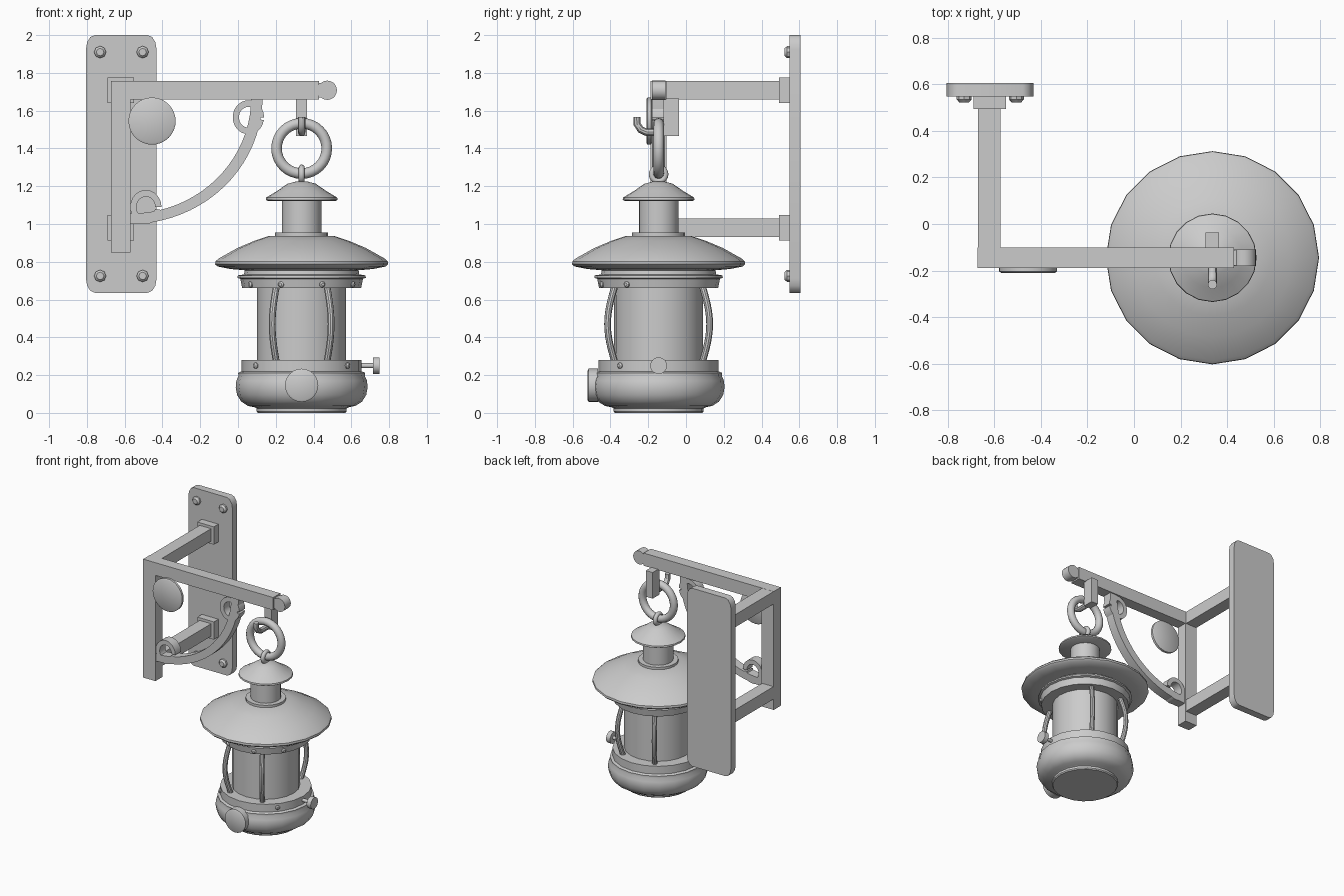
import bpy, bmesh, math
from mathutils import Vector, Matrix

if "Cube" in bpy.data.objects:
    bpy.data.objects.remove(bpy.data.objects["Cube"], do_unlink=True)

metal = bpy.data.materials.new("grey_metal")
GREY = (0.6, 0.6, 0.6, 1)
metal.diffuse_color = GREY
metal.use_nodes = True
metal.node_tree.nodes["Principled BSDF"].inputs["Base Color"].default_value = GREY

LX, LY = 0.337, -0.145      # lantern axis
POST_X, BAR_Y = -0.62, -0.145


def finish(name, bm, smooth=True):
    bmesh.ops.recalc_face_normals(bm, faces=bm.faces)
    mesh = bpy.data.meshes.new(name)
    bm.to_mesh(mesh)
    bm.free()
    mesh.materials.append(metal)
    ob = bpy.data.objects.new(name, mesh)
    bpy.context.collection.objects.link(ob)
    if smooth:
        bpy.ops.object.select_all(action='DESELECT')
        ob.select_set(True)
        bpy.context.view_layer.objects.active = ob
        bpy.ops.object.shade_smooth_by_angle(angle=math.radians(35))
    return ob


def box(name, x, y, z):
    bm = bmesh.new()
    bmesh.ops.create_cube(bm, size=1)
    for v in bm.verts:
        v.co = [a + (b - a) * (c + 0.5) for (a, b), c in zip((x, y, z), v.co)]
    return finish(name, bm, False)


def lathe(name, profile, origin=(0, 0, 0), axis=(0, 0, 1), sides=20):
    """Spin (radius, height) points round an axis and cap the open ends."""
    bm = bmesh.new()
    turn = Vector((0, 0, 1)).rotation_difference(Vector(axis)).to_matrix()
    rings = []
    for r, h in profile:
        ring = []
        for i in range(sides):
            a = math.tau * i / sides
            p = turn @ Vector((r * math.cos(a), r * math.sin(a), h))
            ring.append(bm.verts.new(p + Vector(origin)))
        rings.append(ring)
    for lo, hi in zip(rings, rings[1:]):
        for i in range(sides):
            j = (i + 1) % sides
            bm.faces.new((lo[i], lo[j], hi[j], hi[i]))
    bm.faces.new(rings[0][::-1])
    bm.faces.new(rings[-1])
    return finish(name, bm)


def prism(name, points, y0, y1):
    """Extrude an outline in x, z along y."""
    bm = bmesh.new()
    face = bm.faces.new([bm.verts.new((x, y0, z)) for x, z in points])
    out = bmesh.ops.extrude_face_region(bm, geom=[face])["geom"]
    bmesh.ops.translate(bm, verts=[g for g in out if isinstance(g, bmesh.types.BMVert)],
                        vec=(0, y1 - y0, 0))
    return finish(name, bm)


def tube(name, points, radius, sides=10):
    """Sweep a circle along a path with no twist."""
    bm = bmesh.new()
    pts = [Vector(p) for p in points]
    rings, prev = [], None
    for k, p in enumerate(pts):
        d = (pts[min(k + 1, len(pts) - 1)] - pts[max(k - 1, 0)]).normalized()
        if prev is None:
            u = d.orthogonal().normalized()
        else:
            u = (prev - d * prev.dot(d)).normalized()
        prev, w = u, d.cross(u)
        rings.append([bm.verts.new(p + radius * (u * math.cos(math.tau * i / sides)
                                                 + w * math.sin(math.tau * i / sides)))
                      for i in range(sides)])
    for lo, hi in zip(rings, rings[1:]):
        for i in range(sides):
            j = (i + 1) % sides
            bm.faces.new((lo[i], lo[j], hi[j], hi[i]))
    bm.faces.new(rings[0][::-1])
    bm.faces.new(rings[-1])
    return finish(name, bm)


def hoop(name, centre, major, minor, plane, segs=32):
    bpy.ops.mesh.primitive_torus_add(location=centre, rotation=plane, major_radius=major,
                                     minor_radius=minor, major_segments=segs, minor_segments=12)
    ob = bpy.context.object
    ob.name = name
    ob.data.materials.append(metal)
    bpy.ops.object.shade_smooth_by_angle(angle=math.radians(35))


def arc(cx, cz, rx, rz, a0, a1, n):
    return [(cx + rx * math.cos(math.radians(a0 + (a1 - a0) * i / n)),
             cz + rz * math.sin(math.radians(a0 + (a1 - a0) * i / n))) for i in range(n + 1)]


# Wall plate with rounded corners
cx, cz, hw, hh, rx, rz = -0.618, 1.318, 0.187, 0.682, 0.047, 0.075
outline = []
for sx, sz, start in ((1, 1, 0), (-1, 1, 90), (-1, -1, 180), (1, -1, 270)):
    outline += arc(cx + sx * (hw - rx), cz + sz * (hh - rz), rx, rz, start, start + 90, 3)
prism("wall_plate", outline, 0.548, 0.605)

# Bolts in the plate corners
for i, x in enumerate((-0.73, -0.505)):
    for j, z in enumerate((0.725, 1.91)):
        lathe(f"plate_bolt_{i}{j}", [(0.032, 0), (0.032, 0.013), (0.02, 0.026)],
              (x, 0.548, z), (0, -1, 0), 8)

# Bracket frame
for label, z in (("upper", 1.708), ("lower", 0.98)):
    box(f"{label}_socket", (-0.69, -0.55), (0.493, 0.55), (z - 0.068, z + 0.068))
    box(f"{label}_arm", (-0.67, -0.573), (-0.15, 0.5), (z - 0.048, z + 0.048))
box("bracket_post", (-0.672, -0.568), (-0.188, -0.102), (0.85, 1.755))
box("bracket_beam", (-0.672, 0.43), (-0.188, -0.102), (1.66, 1.757))
lathe("beam_end_roll", [(0.051, 0), (0.051, 0.072)], (0.473, -0.181, 1.708), (0, 1, 0), 20)
box("beam_end_neck", (0.42, 0.46), (-0.178, -0.112), (1.67, 1.746))

# Curved brace and its scrolls
prism("curved_brace", arc(-0.57, 1.67, 0.70, 0.67, 270, 360, 20)
      + arc(-0.57, 1.67, 0.64, 0.615, 360, 270, 20), -0.18, -0.11)
for name, x, z in (("upper_scroll", 0.055, 1.565), ("lower_scroll", -0.488, 1.09)):
    prism(name, arc(x, z, 0.083, 0.09, 0, 350, 24)
          + arc(x, z, 0.05, 0.055, 350, 0, 24), -0.18, -0.11)

# Round disc beside the post
lathe("bracket_disc", [(0.115, 0), (0.125, 0.006), (0.125, 0.024), (0.115, 0.03)],
      (-0.455, -0.18, 1.545), (0, -1, 0), 32)

# Hook and hanging rings
box("hook_block", (0.308, 0.366), (-0.12, -0.037), (1.465, 1.665))
tube("hook", [(LX, y, z) for y, z in ((-0.09, 1.485), (-0.21, 1.485), (-0.24, 1.5),
                                      (-0.26, 1.53), (-0.26, 1.567))], 0.02)
hoop("hanging_ring", (LX, LY, 1.4), 0.133, 0.028, (math.pi / 2, 0, 0))
hoop("lantern_loop", (LX, LY, 1.263), 0.036, 0.016, (0, math.pi / 2, 0), 20)

# Lantern body
axis_base = (LX, LY, 0)
lathe("fuel_tank", [(0.232, 0), (0.238, 0.008), (0.238, 0.024), (0.25, 0.03), (0.285, 0.037),
                    (0.32, 0.06), (0.342, 0.095), (0.349, 0.135), (0.346, 0.17),
                    (0.335, 0.195), (0.336, 0.212), (0.318, 0.22)], axis_base)
lathe("lower_collar", [(0.318, 0.215), (0.318, 0.28)], axis_base)
lathe("globe", [(0.236, 0.27), (0.236, 0.67)], axis_base)
lathe("upper_collar", [(0.315, 0.66), (0.325, 0.71), (0.34, 0.715), (0.338, 0.728),
                       (0.305, 0.733), (0.3, 0.765)], axis_base)
lathe("roof", [(0.30, 0.755), (0.38, 0.762), (0.445, 0.775), (0.458, 0.787), (0.456, 0.802),
               (0.44, 0.817), (0.34, 0.873), (0.25, 0.911), (0.172, 0.937)], axis_base)
lathe("chimney_base", [(0.14, 0.93), (0.14, 0.955)], axis_base)
lathe("chimney", [(0.105, 0.95), (0.105, 1.13)], axis_base)
lathe("chimney_cap", [(0.18, 1.122), (0.19, 1.128), (0.188, 1.14), (0.13, 1.175),
                      (0.075, 1.213), (0.03, 1.225)], axis_base)

# Bowed guard bars
for k, deg in enumerate((60, 120, 240, 300)):
    a = math.radians(deg)
    path = []
    for i in range(13):
        t = i / 12
        r = 0.268 + 0.044 * math.sin(math.pi * t)
        path.append((LX + r * math.cos(a), LY + r * math.sin(a), 0.27 + 0.4 * t))
    tube(f"guard_bar_{k}", path, 0.018)

# Collar rivets, spread round the front
for level, z, r, angles in (("upper", 0.68, 0.317, (-58, -20, 20, 58)),
                            ("lower", 0.25, 0.315, (-50, 50))):
    for k, deg in enumerate(angles):
        a = math.radians(deg)
        d = Vector((math.sin(a), -math.cos(a), 0))
        lathe(f"{level}_rivet_{k}", [(0.016, -0.005), (0.016, 0.006), (0.008, 0.013)],
              Vector((LX, LY, z)) + d * r, d, 10)

# Wick knob and filler cap
lathe("wick_shaft", [(0.013, 0), (0.013, 0.1)], (0.63, LY, 0.25), (1, 0, 0), 12)
lathe("wick_knob", [(0.044, 0), (0.044, 0.034)], (0.714, LY, 0.25), (1, 0, 0), 20)
lathe("filler_cap", [(0.088, 0), (0.088, 0.05), (0.078, 0.056)],
      (LX, -0.465, 0.146), (0, -1, 0), 24)
